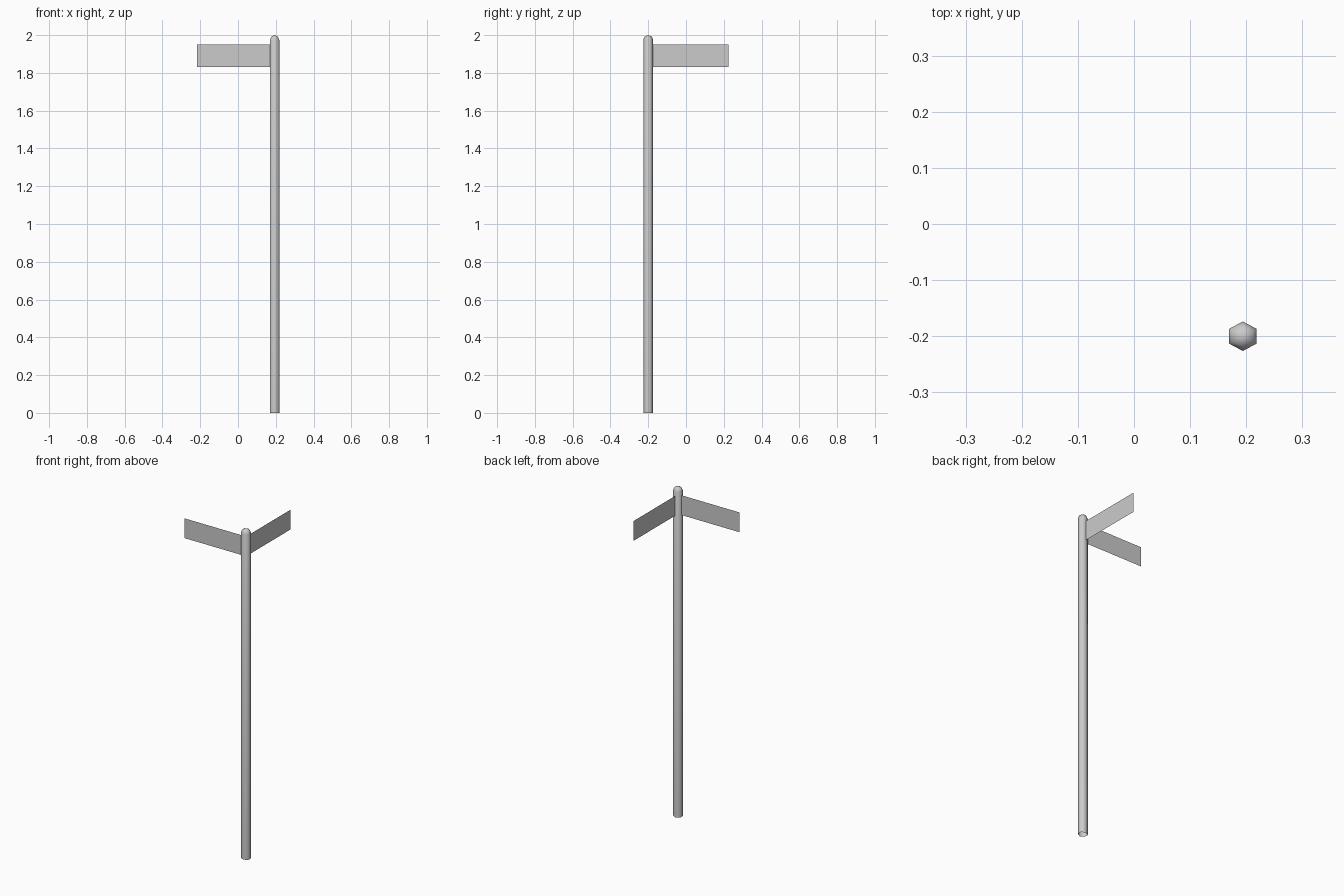
import bpy, bmesh
from math import cos, sin, pi

if "Cube" in bpy.data.objects:
    bpy.data.objects.remove(bpy.data.objects["Cube"])

PX, PY = 0.194, -0.20          # pole axis
RX, RY = 0.0245, 0.0263        # hexagon half width / half depth


def finish(name, bm):
    bmesh.ops.recalc_face_normals(bm, faces=bm.faces)
    mesh = bpy.data.meshes.new(name)
    bm.to_mesh(mesh)
    bm.free()
    obj = bpy.data.objects.new(name, mesh)
    bpy.context.collection.objects.link(obj)
    return obj


# Hexagonal pole: open at the bottom, rounded cap on top
bm = bmesh.new()
rings = []
for z, s in [(0, 1), (1.975, 1), (1.992, 0.72)]:
    ring = []
    for i in range(6):
        a = pi / 2 + i * pi / 3
        ring.append(bm.verts.new((PX + s * RX * cos(a) / cos(pi / 6),
                                  PY + s * RY * sin(a), z)))
    rings.append(ring)
for lo, hi in zip(rings, rings[1:]):
    for i in range(6):
        j = (i + 1) % 6
        bm.faces.new((lo[i], lo[j], hi[j], hi[i]))
tip = bm.verts.new((PX, PY, 2.0))
for i in range(6):
    bm.faces.new((rings[-1][i], rings[-1][(i + 1) % 6], tip))
for f in bm.faces:
    f.smooth = True
finish("pole", bm)


# Two thin sign blades at right angles
def blade(name, start, end):
    bm = bmesh.new()
    pts = [(*start, 1.83), (*end, 1.83), (*end, 1.95), (*start, 1.95)]
    bm.faces.new([bm.verts.new(p) for p in pts])
    finish(name, bm)


blade("sign_left", (PX - 0.02, PY), (-0.218, PY))
blade("sign_back", (PX, PY + 0.022), (PX, 0.226))
